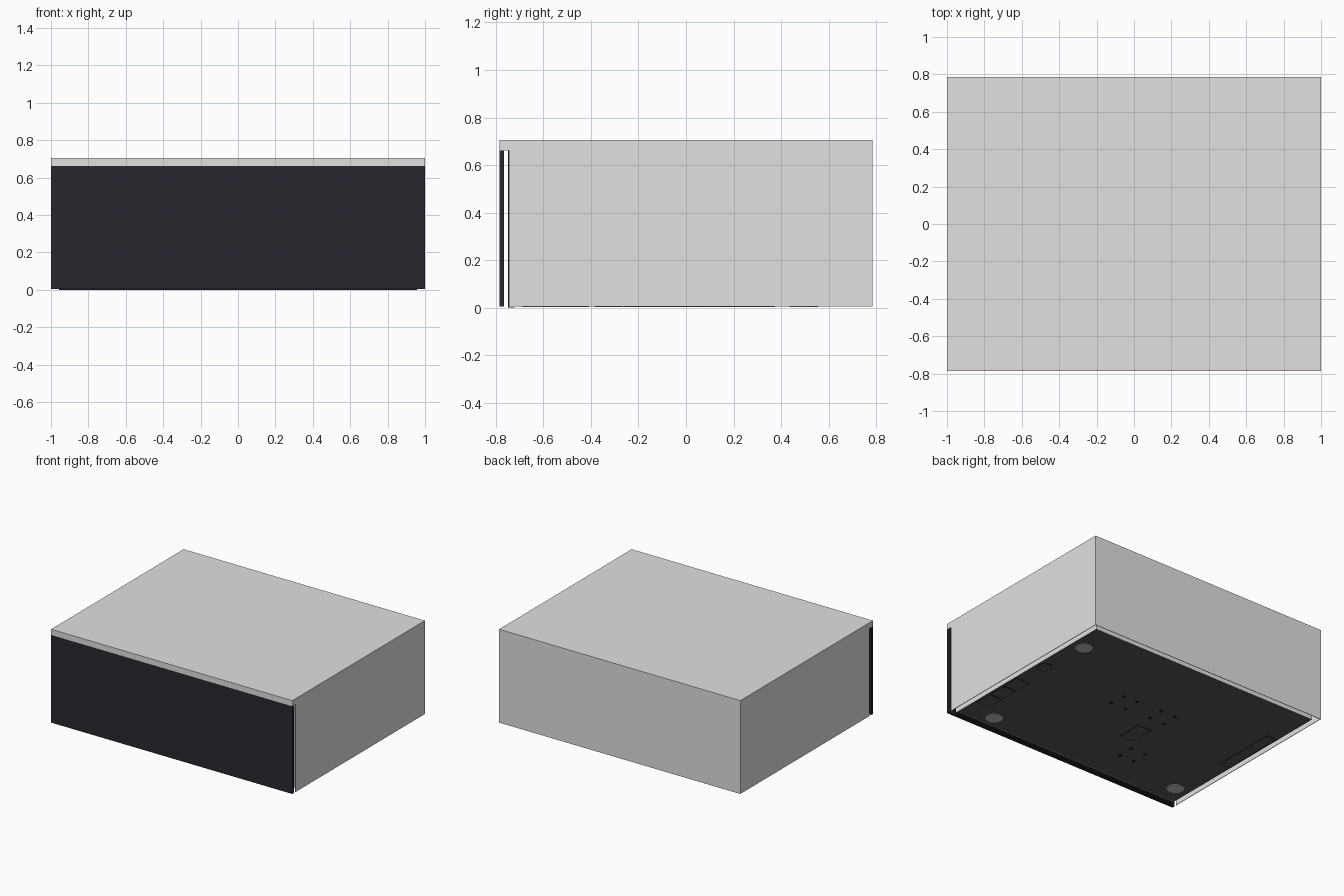
import bpy, bmesh, math
from mathutils import Matrix

if "Cube" in bpy.data.objects:
    bpy.data.objects.remove(bpy.data.objects["Cube"])


def material(name, rgb):
    m = bpy.data.materials.new(name)
    m.diffuse_color = (*rgb, 1)
    m.use_nodes = True
    m.node_tree.nodes["Principled BSDF"].inputs["Base Color"].default_value = m.diffuse_color
    return m


GREY = material("case_grey", (0.745, 0.75, 0.745))
NAVY = material("front_dark", (0.021, 0.020, 0.029))
DARK = material("underside_dark", (0.095, 0.095, 0.095))
SEAM = material("seam_dark", (0.03, 0.03, 0.03))
BLACK = material("hole_black", (0.006, 0.006, 0.006))
FOOT = material("foot_grey", (0.55, 0.55, 0.55))


def finish(bm, name, mat):
    bmesh.ops.recalc_face_normals(bm, faces=bm.faces)
    me = bpy.data.meshes.new(name)
    bm.to_mesh(me)
    bm.free()
    me.materials.append(mat)
    ob = bpy.data.objects.new(name, me)
    bpy.context.collection.objects.link(ob)
    return ob


def add_box(bm, x0, x1, y0, y1, z0, z1):
    mat = (Matrix.Translation(((x0 + x1) / 2, (y0 + y1) / 2, (z0 + z1) / 2))
           @ Matrix.Diagonal((x1 - x0, y1 - y0, z1 - z0, 1)))
    bmesh.ops.create_cube(bm, size=1, matrix=mat)


def box(name, mat, *bounds):
    bm = bmesh.new()
    add_box(bm, *bounds)
    return finish(bm, name, mat)


def add_disc(bm, x, y, r, z0, z1, sides):
    bmesh.ops.create_cone(bm, cap_ends=True, segments=sides, radius1=r, radius2=r,
                          depth=z1 - z0, matrix=Matrix.Translation((x, y, (z0 + z1) / 2)))


W, D, T = 1.0, 0.785, 0.004       # half width, half depth, sheet thickness
LID, TOP, BASE = 0.662, 0.705, 0.005
WALL_FRONT = -0.745

# Cover: thin U-shaped walls plus a lid that overhangs the front panel
bm = bmesh.new()
plan = [(-W, WALL_FRONT), (-W, D), (W, D), (W, WALL_FRONT),
        (W - T, WALL_FRONT), (W - T, D - T), (-W + T, D - T), (-W + T, WALL_FRONT)]
face = bm.faces.new([bm.verts.new((x, y, BASE)) for x, y in plan])
ext = bmesh.ops.extrude_face_region(bm, geom=[face])
bmesh.ops.translate(bm, vec=(0, 0, LID - BASE),
                    verts=[v for v in ext["geom"] if isinstance(v, bmesh.types.BMVert)])
add_box(bm, -W, W, -D, D, LID, TOP)
finish(bm, "cover", GREY)

# Front panel, standing clear of the chassis
box("front_panel", NAVY, -W, W, -D, -0.765, BASE, LID)

# Inner chassis inside the cover, with a gap all round, and its dark floor
box("chassis", GREY, -0.957, 0.957, -0.742, 0.742, BASE + 0.001, LID - 0.002)
box("chassis_floor", DARK, -0.955, 0.955, -0.718, 0.740, BASE, 0.008)

# Thin front plate with a bottom lip
box("chassis_front_plate", NAVY, -0.957, 0.957, -0.749, -0.743, 0.0, LID - 0.001)
box("chassis_lip", NAVY, -0.957, 0.957, -0.745, -0.722, 0.0, 0.003)

# Underside covers with dark seams: ports, centre hatch, long side hatch
seams, covers = bmesh.new(), bmesh.new()
for cx, cy, sx, sy in [(0.89, -0.47, 0.11, 0.13), (0.89, -0.325, 0.11, 0.13),
                       (0.89, -0.18, 0.11, 0.13), (-0.156, -0.17, 0.11, 0.19),
                       (-0.905, 0.128, 0.08, 0.50)]:
    for bm, grow, z in [(seams, 0.004, 0.004), (covers, -0.004, 0.003)]:
        add_box(bm, cx - sx / 2 - grow, cx + sx / 2 + grow,
                cy - sy / 2 - grow, cy + sy / 2 + grow, z, 0.006)
add_disc(seams, 0.89, 0.12, 0.054, 0.004, 0.006, 24)
add_disc(covers, 0.89, 0.12, 0.046, 0.003, 0.006, 24)
finish(seams, "underside_seams", SEAM)
finish(covers, "underside_covers", DARK)

# Screw hole groups, four to a ring
bm = bmesh.new()
for cx, cy in [(0.17, 0.10), (-0.16, 0.11), (-0.33, -0.41)]:
    for k in range(4):
        a = math.radians(45 + 90 * k)
        add_disc(bm, cx + 0.085 * math.cos(a), cy + 0.085 * math.sin(a),
                 0.013, 0.003, 0.006, 12)
finish(bm, "screw_holes", BLACK)

# Feet
for i, (x, y) in enumerate([(0.86, 0.495), (0.714, -0.628), (-0.846, -0.57)]):
    bm = bmesh.new()
    add_disc(bm, x, y, 0.06, 0.002, 0.006, 32)
    finish(bm, f"foot_{i + 1}", FOOT)
